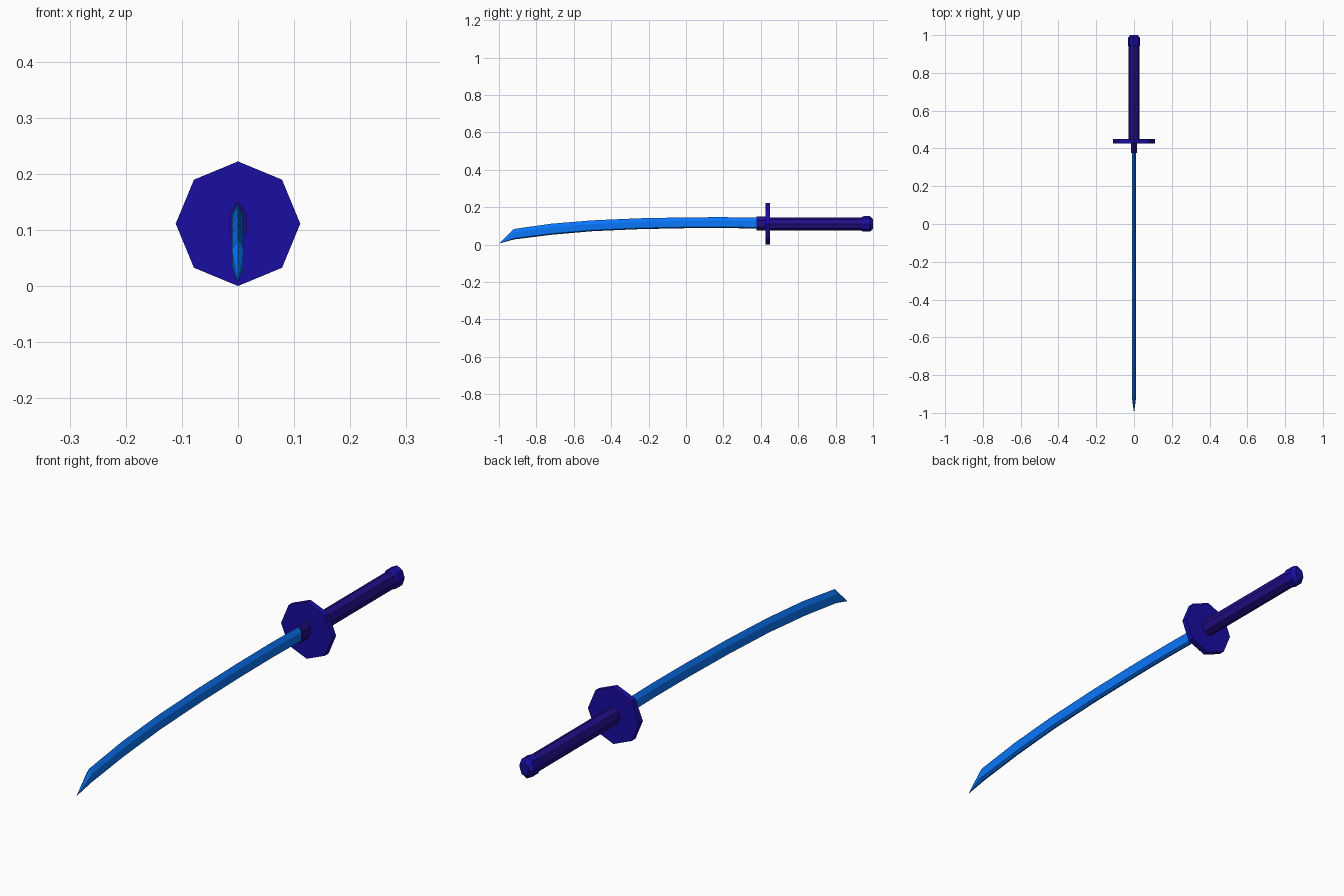
import bpy, bmesh, math

if "Cube" in bpy.data.objects:
    bpy.data.objects.remove(bpy.data.objects["Cube"])

ZC = 0.111  # height of the handle axis


def material(name, rgb):
    m = bpy.data.materials.new(name)
    m.diffuse_color = (*rgb, 1)
    m.use_nodes = True
    m.node_tree.nodes["Principled BSDF"].inputs["Base Color"].default_value = m.diffuse_color
    return m


blue = material("blade_blue", (0.003, 0.18, 0.95))
indigo = material("guard_indigo", (0.010, 0.004, 0.35))
violet = material("grip_violet", (0.016, 0.004, 0.24))


def loft(name, rings, mat, tip=None):
    """Skin rings of points lying along y; close with caps or a tip point."""
    bm = bmesh.new()
    loops = [[bm.verts.new(p) for p in r] for r in rings]
    n = len(loops[0])
    for a, b in zip(loops, loops[1:]):
        for i in range(n):
            j = (i + 1) % n
            bm.faces.new((a[i], a[j], b[j], b[i]))
    bm.faces.new(loops[0])
    if tip:
        t = bm.verts.new(tip)
        for i in range(n):
            bm.faces.new((loops[-1][i], loops[-1][(i + 1) % n], t))
    else:
        bm.faces.new(loops[-1])
    bmesh.ops.recalc_face_normals(bm, faces=bm.faces)
    mesh = bpy.data.meshes.new(name)
    bm.to_mesh(mesh)
    bm.free()
    mesh.materials.append(mat)
    ob = bpy.data.objects.new(name, mesh)
    bpy.context.collection.objects.link(ob)
    return ob


def hexagon(y, top, bottom, w, up=0.33, low=0.1):
    h = top - bottom
    hi, lo = top - up * h, bottom + low * h
    return [(0, y, top), (w, y, hi), (w, y, lo), (0, y, bottom), (-w, y, lo), (-w, y, hi)]


def octagon(y, rx, rz):
    angles = [math.tau * i / 8 for i in range(8)]
    return [(rx * math.cos(a), y, ZC + rz * math.sin(a)) for a in angles]


# Curved blade: y, spine height, edge height
stations = [(0.40, 0.144, 0.086), (0.20, 0.147, 0.089), (0.0, 0.146, 0.088),
            (-0.25, 0.141, 0.083), (-0.50, 0.130, 0.072), (-0.72, 0.112, 0.053),
            (-0.92, 0.084, 0.028)]
loft("blade", [hexagon(y, t, b, 0.011) for y, t, b in stations], blue, (0, -1.0, 0.006))

# Collar between blade and guard
loft("collar", [hexagon(y, 0.151, 0.077, 0.016, 0.3, 0.25) for y in (0.377, 0.43)], violet)

# Eight-sided guard
loft("guard", [octagon(y, 0.111, 0.111) for y in (0.425, 0.449)], indigo)

# Grip
loft("grip", [octagon(y, 0.030, 0.035) for y in (0.44, 0.95)], violet)

# Pommel with tapered ends
profile = [(0.938, 0.88), (0.948, 1.0), (0.985, 1.0), (1.0, 0.6)]
loft("pommel", [octagon(y, 0.033 * s, 0.041 * s) for y, s in profile], indigo)
